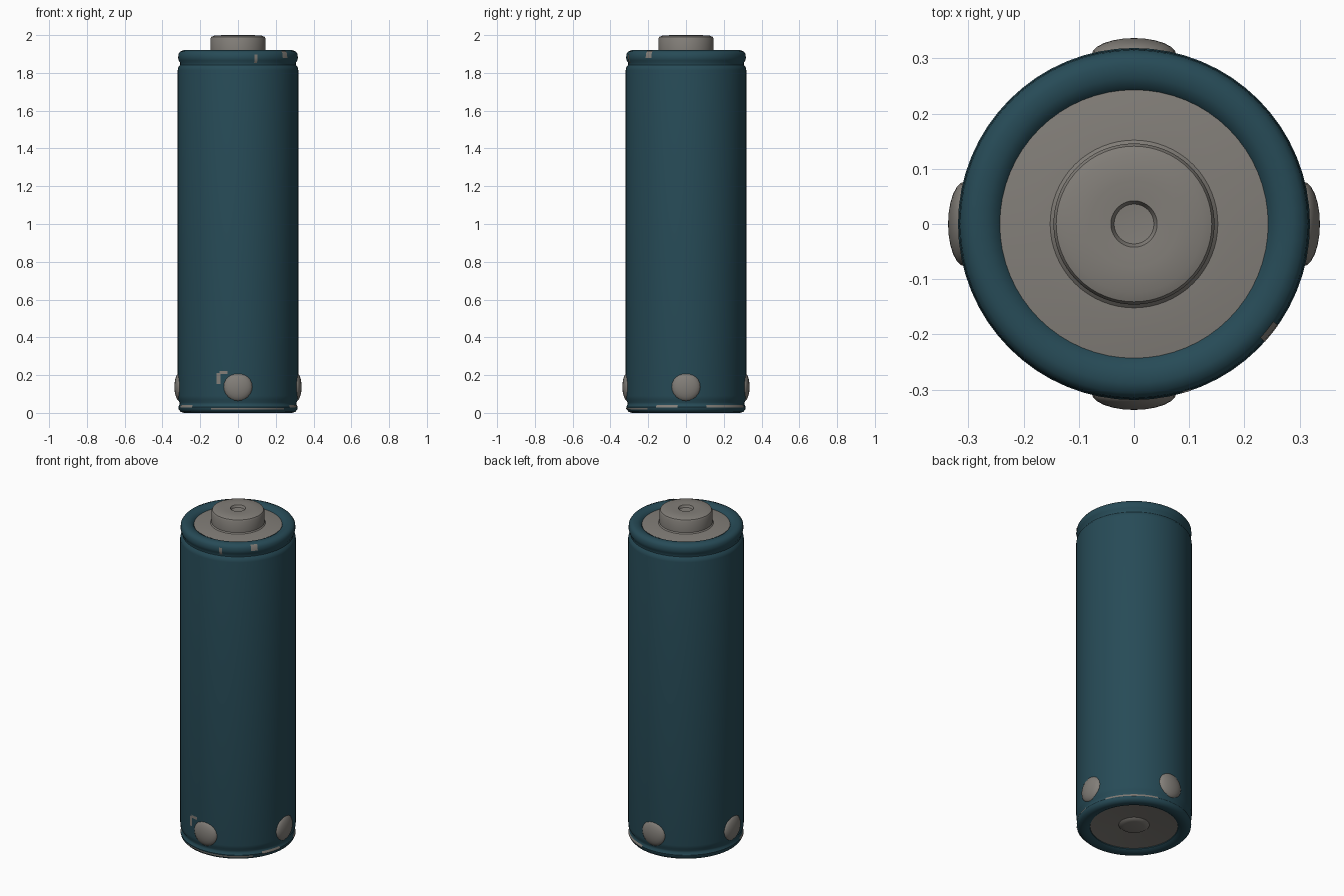
import bpy, bmesh, math
from mathutils import Matrix, Vector

if "Cube" in bpy.data.objects:
    bpy.data.objects.remove(bpy.data.objects["Cube"])


def material(name, rgb):
    m = bpy.data.materials.new(name)
    m.diffuse_color = (*rgb, 1)
    m.use_nodes = True
    m.node_tree.nodes["Principled BSDF"].inputs["Base Color"].default_value = m.diffuse_color
    return m


TEAL = material("dark teal", (0.02, 0.070, 0.095))
METAL = material("worn metal grey", (0.225, 0.21, 0.19))


def finish(name, bm, mat, angle=35):
    me = bpy.data.meshes.new(name)
    bm.to_mesh(me)
    bm.free()
    me.materials.append(mat)
    ob = bpy.data.objects.new(name, me)
    bpy.context.collection.objects.link(ob)
    bpy.ops.object.select_all(action='DESELECT')
    bpy.context.view_layer.objects.active = ob
    ob.select_set(True)
    bpy.ops.object.shade_smooth_by_angle(angle=math.radians(angle))
    return ob


def lathe(name, profile, mat, a0=0, a1=360, n=64):
    """Turn an (r, z) profile about z; outside lies to the right of travel."""
    bm = bmesh.new()
    rows = []
    for r, z in profile:
        rows.append([bm.verts.new((r * math.cos(t), r * math.sin(t), z))
                     for t in (math.radians(a0 + (a1 - a0) * j / n) for j in range(n + 1))])
    for low, high in zip(rows, rows[1:]):
        for j in range(n):
            bm.faces.new((low[j], low[j + 1], high[j + 1], high[j]))
    bmesh.ops.remove_doubles(bm, verts=bm.verts, dist=1e-5)
    return finish(name, bm, mat)


# Painted sleeve with rolled ends and a crimped groove near the top
lathe("sleeve", [
    (0.238, 0.03), (0.243, 0.012), (0.26, 0.002), (0.285, 0.0), (0.303, 0.005),
    (0.314, 0.018), (0.316, 0.032), (0.309, 0.045), (0.309, 0.055), (0.317, 0.07),
    (0.319, 0.09), (0.319, 1.815), (0.316, 1.83), (0.306, 1.843), (0.306, 1.853),
    (0.314, 1.866), (0.317, 1.88), (0.315, 1.9), (0.306, 1.913), (0.288, 1.92),
    (0.265, 1.917), (0.248, 1.908), (0.24, 1.895)], TEAL)

# Positive end: disc, raised terminal and centre dimple
lathe("top_terminal", [
    (0.245, 1.9), (0.19, 1.908), (0.152, 1.91), (0.146, 1.916), (0.146, 1.982),
    (0.141, 1.991), (0.125, 1.997), (0.08, 2.0), (0.042, 1.998), (0.036, 1.985),
    (0.0, 1.982)], METAL)

# Negative end: recessed disc with centre button
lathe("bottom_terminal", [
    (0.0, 0.014), (0.055, 0.014), (0.075, 0.018), (0.085, 0.026), (0.2, 0.02),
    (0.243, 0.016)], METAL)

# Four domed studs around the base
for k, side in enumerate(("right", "back", "left", "front")):
    bm = bmesh.new()
    bmesh.ops.create_uvsphere(bm, u_segments=24, v_segments=12, radius=1)
    bm.transform(Matrix.Rotation(math.pi / 2 * k, 4, 'Z')
                 @ Matrix.Translation(Vector((0.306, 0, 0.138)))
                 @ Matrix.Diagonal((0.031, 0.077, 0.077, 1))
                 @ Matrix.Rotation(math.pi / 2, 4, 'Y'))
    finish("stud_" + side, bm, METAL)

# Worn patches where the paint is scraped off
chips = [
    (-108, -100, [(0.321, 0.205), (0.321, 0.222)]),
    (-111, -107, [(0.321, 0.152), (0.321, 0.212)]),
    (-74, -71, [(0.309, 1.853), (0.317, 1.866), (0.319, 1.88), (0.318, 1.897)]),
    (-42, -35, [(0.319, 1.88), (0.317, 1.902), (0.308, 1.915)]),
    (-117, -40, [(0.316, 0.018), (0.318, 0.027)]),
    (-165, -140, [(0.318, 0.028), (0.313, 0.041)]),
    (-30, -8, [(0.318, 0.028), (0.313, 0.041)]),
    (20, 75, [(0.318, 0.028), (0.313, 0.041)]),
]
for i, (a0, a1, prof) in enumerate(chips):
    lathe("paint_chip_%d" % (i + 1), prof, METAL, a0, a1, 12)
